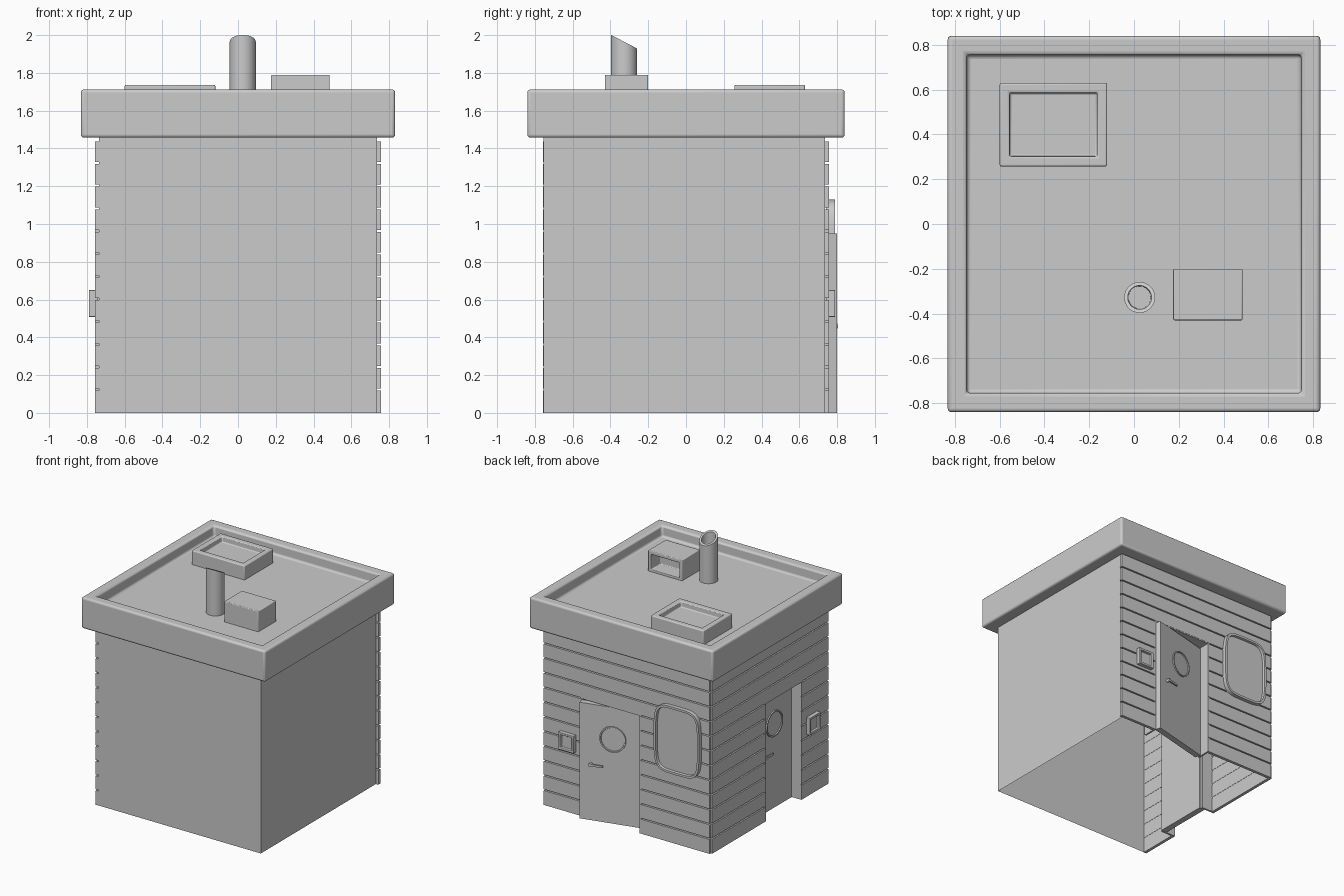
import bpy, bmesh, math
from mathutils import Matrix, Vector

if "Cube" in bpy.data.objects:
    bpy.data.objects.remove(bpy.data.objects["Cube"])

I = Matrix.Identity(4)
RZ90 = Matrix.Rotation(math.pi / 2, 4, 'Z')      # local +y becomes -x (left wall)


def finish(bm, name, m=I, bevel=0, smooth=False, fix=True):
    if fix:
        bmesh.ops.recalc_face_normals(bm, faces=bm.faces)
    me = bpy.data.meshes.new(name)
    bm.to_mesh(me)
    bm.free()
    ob = bpy.data.objects.new(name, me)
    bpy.context.collection.objects.link(ob)
    ob.matrix_world = m
    if bevel:
        b = ob.modifiers.new("bevel", 'BEVEL')
        b.width, b.segments, b.limit_method = bevel, 3, 'ANGLE'
    if smooth or bevel:
        bpy.context.view_layer.objects.active = ob
        ob.select_set(True)
        bpy.ops.object.shade_smooth_by_angle(angle=math.radians(35))
        ob.select_set(False)
    return ob


def add_box(bm, lo, hi):
    lo, hi = Vector(lo), Vector(hi)
    m = Matrix.Translation((lo + hi) / 2) @ Matrix.Diagonal((*(hi - lo), 1))
    bmesh.ops.create_cube(bm, size=1, matrix=m)


def recess(bm, direction, rim, depth):
    # sink the face that points along direction, leaving a rim
    bm.normal_update()
    f = max(bm.faces, key=lambda f: f.normal.dot(direction) * f.calc_area())
    bmesh.ops.inset_region(bm, faces=[f], thickness=rim, use_even_offset=True)
    bmesh.ops.inset_region(bm, faces=[f], thickness=0.003, depth=-depth)


def box(name, lo, hi, m=I, bevel=0, sink=None):
    bm = bmesh.new()
    add_box(bm, lo, hi)
    if sink:
        recess(bm, Vector(sink[0]), *sink[1:])
    return finish(bm, name, m, bevel)


def prism(outline, y0, y1):
    # extrude an (x, z) outline along +y
    bm = bmesh.new()
    f = bm.faces.new([bm.verts.new((x, y0, z)) for x, z in outline])
    r = bmesh.ops.extrude_face_region(bm, geom=[f])
    vs = [v for v in r['geom'] if isinstance(v, bmesh.types.BMVert)]
    bmesh.ops.translate(bm, verts=vs, vec=(0, y1 - y0, 0))
    bmesh.ops.recalc_face_normals(bm, faces=bm.faces)
    return bm


def superellipse(cx, cz, a, b, n, count=40):
    pts = []
    for i in range(count):
        t = 2 * math.pi * i / count
        c, s = math.cos(t), math.sin(t)
        pts.append((cx + a * math.copysign(abs(c) ** (2 / n), c),
                    cz + b * math.copysign(abs(s) ** (2 / n), s)))
    return pts


W, OUT, TOP, DOOR_H = 0.735, 0.76, 1.48, 0.96
BACK = (-0.11, 0.41)       # back doorway, x range
LEFT = (-0.41, 0.05)       # left doorway, y range

# Thin, bottomless wall shell with two doorways
bm = bmesh.new()


def wall(p, q, z0=0, z1=TOP):
    bm.faces.new([bm.verts.new(v) for v in
                  ((*p, z0), (*q, z0), (*q, z1), (*p, z1))])


F = -0.755
wall((-W, F), (W, F))
wall((W, F), (W, W))
wall((W, W), (BACK[1], W))
wall((BACK[1], W), (BACK[0], W), DOOR_H)
wall((BACK[0], W), (-W, W))
wall((-W, W), (-W, LEFT[1]))
wall((-W, LEFT[1]), (-W, LEFT[0]), DOOR_H)
wall((-W, LEFT[0]), (-W, F))
finish(bm, "wall_shell", fix=False)


# Plank siding, split around a doorway; local x runs along the wall, y is outward
def siding(name, m, a, b, hole):
    bm = bmesh.new()
    for i in range(12):
        z0, z1 = i * 0.12 + (0.008 if i else 0), (i + 1) * 0.12 - 0.002
        spans = [(a, hole[0]), (hole[1], b)] if i < 8 else [(a, b)]
        for s, e in spans:
            add_box(bm, (s, W - 0.002, z0), (e, OUT - 0.002, z1))
    finish(bm, name, m)


siding("back_siding", I, -0.745, 0.757, BACK)
siding("left_siding", RZ90, -0.757, 0.745, LEFT)


# Doorway linings reaching inwards
def lining(name, m, hole):
    bm = bmesh.new()
    y0, y1, t = 0.635, OUT - 0.004, 0.015
    add_box(bm, (hole[0] - t, y0, 0), (hole[0], y1, DOOR_H))
    add_box(bm, (hole[1], y0, 0), (hole[1] + t, y1, DOOR_H))
    add_box(bm, (hole[0] - t, y0, DOOR_H), (hole[1] + t, y1, DOOR_H + t))
    finish(bm, name, m)


lining("back_door_lining", I, BACK)
lining("left_door_lining", RZ90, LEFT)


# Door with porthole and lever handle, hinged at local x = 0
def door(name, m, w):
    box(name, (0.002, -0.05, 0), (w, 0, 0.95), m)
    bm = prism(superellipse(w / 2, 0.69, 0.105, 0.105, 2, 48), -0.01, 0.01)
    recess(bm, Vector((0, 1, 0)), 0.01, 0.007)
    finish(bm, name + "_porthole", m, smooth=True)
    bm = prism(superellipse(w - 0.09, 0.46, 0.014, 0.014, 2, 16), 0, 0.025)
    add_box(bm, (w - 0.19, 0.014, 0.452), (w - 0.09, 0.025, 0.468))
    finish(bm, name + "_handle", m, smooth=True)


door("back_door", Matrix.Translation((-0.11, 0.67, 0)) @ Matrix.Rotation(math.radians(14), 4, 'Z'), 0.53)
door("left_door", Matrix.Translation((-0.67, LEFT[0], 0)) @ RZ90, 0.458)

# Rounded window on the back wall
bm = prism(superellipse(-0.465, 0.855, 0.205, 0.275, 4.5), 0.74, 0.79)
recess(bm, Vector((0, 1, 0)), 0.018, 0.02)
finish(bm, "back_window", smooth=True)

# Small framed wall panels
for name, m, c in (("back_panel", I, 0.535), ("left_panel", RZ90, -0.545)):
    box(name, (c - 0.07, 0.74, 0.508), (c + 0.07, 0.79, 0.65), m, 0.004,
        ((0, 1, 0), 0.018, 0.02))

# Roof tray, hatch and vent
UP = (0, 0, 1)
box("roof", (-0.832, -0.84, 1.457), (0.832, 0.84, 1.712), I, 0.016, (UP, 0.084, 0.09))
box("roof_hatch", (-0.6, 0.257, 1.61), (-0.12, 0.63, 1.737), I, 0.008, (UP, 0.044, 0.045))
box("roof_vent", (0.175, -0.43, 1.61), (0.485, -0.2, 1.79), I, 0.006, ((0, 1, 0), 0.028, 0.12))

# Pipe with a slanted open top
bm = bmesh.new()
bmesh.ops.create_cone(bm, cap_ends=True, segments=40, radius1=0.069, radius2=0.069, depth=0.35,
                      matrix=Matrix.Translation((0.025, -0.328, 1.79)))
recess(bm, Vector(UP), 0.016, 0.2)
for v in bm.verts:
    if v.co.z > 1.9:
        v.co.z = 1.965 - 0.52 * (v.co.y + 0.328)
finish(bm, "roof_pipe", smooth=True)
